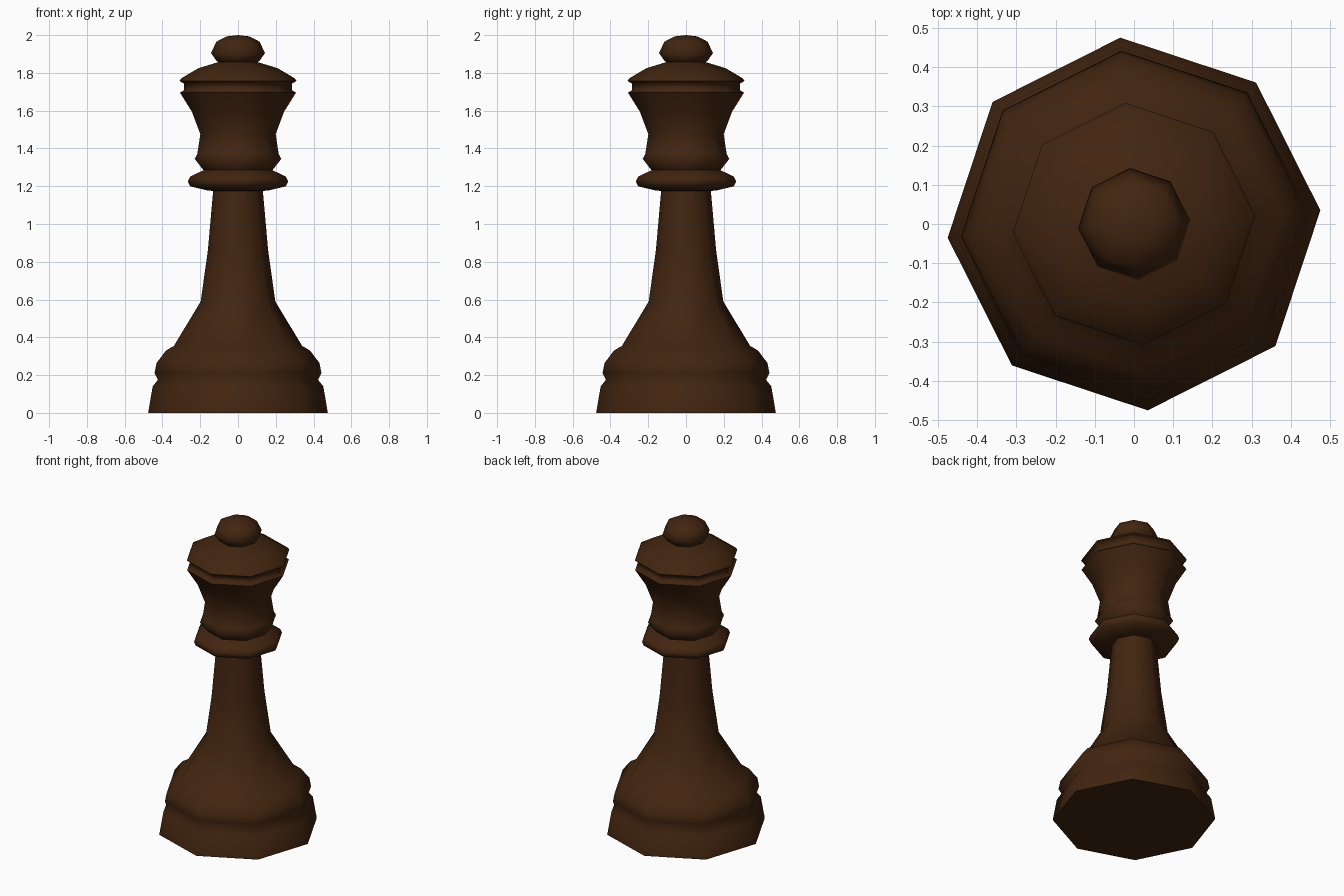
import bpy, bmesh, math

if "Cube" in bpy.data.objects:
    bpy.data.objects.remove(bpy.data.objects["Cube"])

SIDES = 8
TURN = math.radians(4.2)

wood = bpy.data.materials.new("dark wood")
wood.diffuse_color = (0.054, 0.018, 0.005, 1)
wood.use_nodes = True
wood.node_tree.nodes["Principled BSDF"].inputs["Base Color"].default_value = wood.diffuse_color


def lathe(name, profile):
    """Spin a (radius, height) profile into an eight-sided closed solid."""
    bm = bmesh.new()
    rings = []
    for r, z in profile:
        rings.append([bm.verts.new((r * math.cos(TURN + math.tau * i / SIDES),
                                    r * math.sin(TURN + math.tau * i / SIDES), z))
                      for i in range(SIDES)])
    for a, b in zip(rings, rings[1:]):
        for i in range(SIDES):
            j = (i + 1) % SIDES
            bm.faces.new((a[i], a[j], b[j], b[i]))
    bm.faces.new(rings[0][::-1])
    bm.faces.new(rings[-1])
    mesh = bpy.data.meshes.new(name)
    bm.to_mesh(mesh)
    bm.free()
    mesh.materials.append(wood)
    ob = bpy.data.objects.new(name, mesh)
    bpy.context.collection.objects.link(ob)
    bpy.context.view_layer.objects.active = ob
    ob.select_set(True)
    bpy.ops.object.shade_smooth_by_angle(angle=math.radians(75))
    ob.select_set(False)
    return ob


# whole piece is one turned body, listed section by section
foot = [(0.477, 0), (0.453, 0.14), (0.425, 0.175), (0.443, 0.21),
        (0.432, 0.265), (0.382, 0.33), (0.34, 0.355)]
stem = [(0.198, 0.59), (0.16, 0.86), (0.132, 1.175)]
collar = [(0.165, 1.178), (0.255, 1.20), (0.266, 1.225), (0.255, 1.25), (0.183, 1.285)]
head = [(0.23, 1.345), (0.216, 1.37), (0.2, 1.475), (0.245, 1.595), (0.308, 1.695),
        (0.287, 1.708), (0.287, 1.743), (0.31, 1.757), (0.303, 1.77),
        (0.21, 1.825), (0.105, 1.857)]
knob = [(0.115, 1.865), (0.143, 1.905), (0.115, 1.965), (0.06, 1.993), (0.002, 2.0)]
lathe("turned_body", foot + stem + collar + head + knob)
